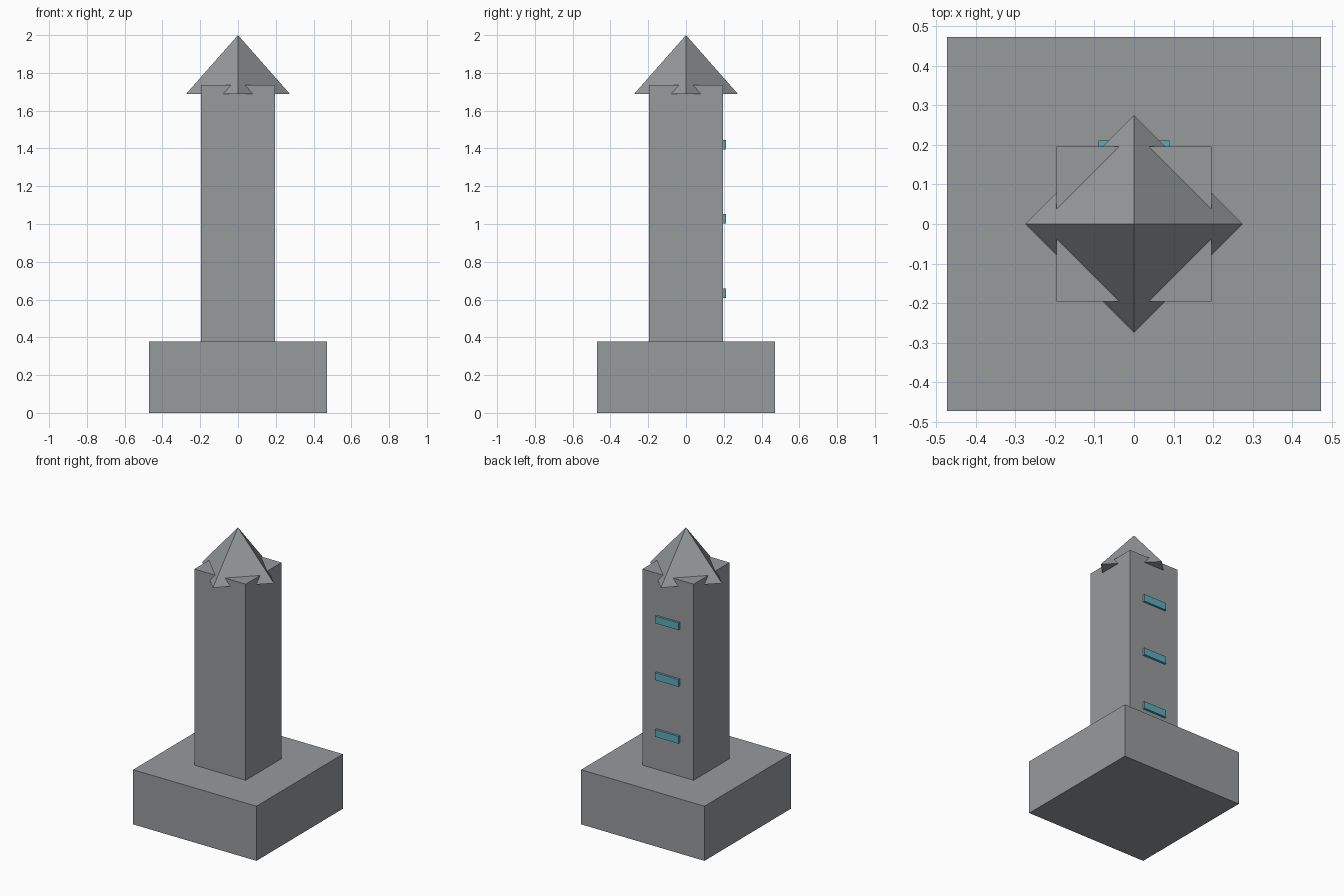
import bpy
import math

if "Cube" in bpy.data.objects:
    bpy.data.objects.remove(bpy.data.objects["Cube"])


def material(name, rgb):
    m = bpy.data.materials.new(name)
    m.diffuse_color = (*rgb, 1)
    m.use_nodes = True
    m.node_tree.nodes["Principled BSDF"].inputs["Base Color"].default_value = m.diffuse_color
    return m


stone = material("stone grey", (0.31, 0.325, 0.335))
teal = material("teal", (0.11, 0.41, 0.50))


def box(name, x, y, z, mat):
    """Box spanning the given (low, high) ranges."""
    spans = (x, y, z)
    bpy.ops.mesh.primitive_cube_add(size=1, location=[(a + b) / 2 for a, b in spans])
    ob = bpy.context.object
    ob.name = name
    ob.scale = [b - a for a, b in spans]
    bpy.ops.object.transform_apply(location=False, rotation=False, scale=True)
    ob.data.materials.append(mat)
    return ob


# Square plinth and tall shaft
box("base", (-0.472, 0.472), (-0.472, 0.472), (0, 0.378), stone)
box("tower", (-0.196, 0.196), (-0.196, 0.196), (0.378, 1.735), stone)

# Four-sided roof, turned so its corners overhang the shaft's sides
bpy.ops.mesh.primitive_cone_add(vertices=4, radius1=0.275, radius2=0, depth=0.312,
                                location=(0, 0, 1.844))
roof = bpy.context.object
roof.name = "roof"
# Put the corners on the x and y axes
v = max(roof.data.vertices, key=lambda p: p.co.x + 0.01 * p.co.y).co
roof.rotation_euler.z = -math.atan2(v.y, v.x)
roof.data.materials.append(stone)

# Three bars up the back face
for i, z in enumerate((0.634, 1.027, 1.419)):
    box(f"back_bar_{i + 1}", (-0.09, 0.09), (0.185, 0.211), (z - 0.025, z + 0.025), teal)
